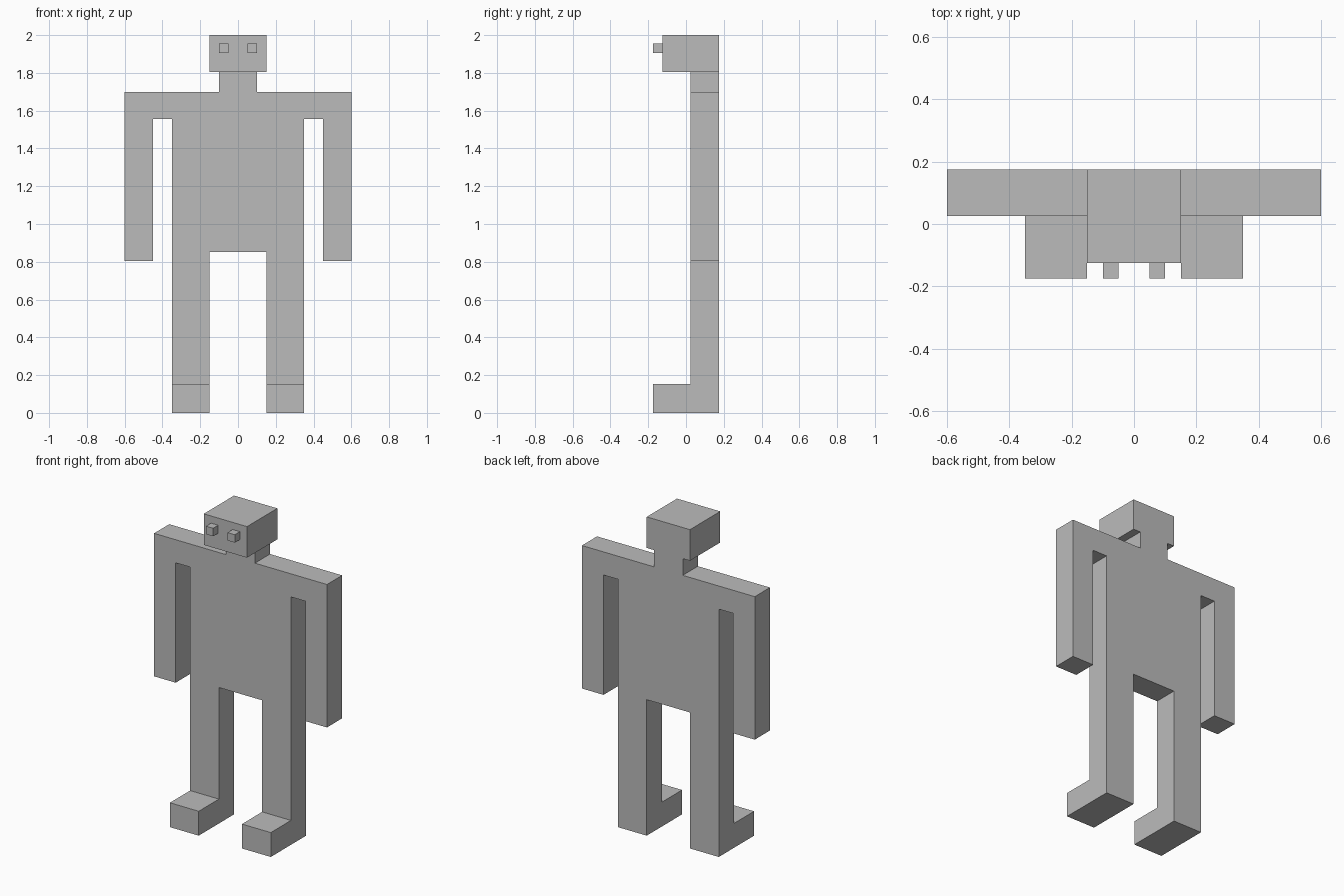
import bpy
import bmesh

if "Cube" in bpy.data.objects:
    bpy.data.objects.remove(bpy.data.objects["Cube"])

grey = bpy.data.materials.new("plain grey")
grey.diffuse_color = (0.5, 0.5, 0.5, 1)
grey.use_nodes = True
grey.node_tree.nodes["Principled BSDF"].inputs["Base Color"].default_value = grey.diffuse_color

FRONT, BACK = 0.025, 0.175   # body slab depth
FACE, TOE = -0.125, -0.175   # front of head, front of feet and eyes


def finish(bm, name):
    bmesh.ops.recalc_face_normals(bm, faces=bm.faces[:])
    mesh = bpy.data.meshes.new(name)
    bm.to_mesh(mesh)
    bm.free()
    mesh.materials.append(grey)
    obj = bpy.data.objects.new(name, mesh)
    bpy.context.collection.objects.link(obj)


def box(name, x0, x1, y0, y1, z0, z1):
    bm = bmesh.new()
    bmesh.ops.create_cube(bm, size=1)
    for v in bm.verts:
        v.co = (x1 if v.co.x > 0 else x0,
                y1 if v.co.y > 0 else y0,
                z1 if v.co.z > 0 else z0)
    finish(bm, name)


# Body: half outline from neck to crotch, mirrored and extruded
half = [(0.1, 1.805), (0.1, 1.7), (0.6, 1.7), (0.6, 0.803), (0.45, 0.803),
        (0.45, 1.555), (0.35, 1.555), (0.35, 0), (0.15, 0), (0.15, 0.853)]
outline = half + [(-x, z) for x, z in reversed(half)]
bm = bmesh.new()
slab = bm.faces.new([bm.verts.new((x, FRONT, z)) for x, z in outline])
ext = bmesh.ops.extrude_face_region(bm, geom=[slab], use_keep_orig=True)
for v in ext["geom"]:
    if isinstance(v, bmesh.types.BMVert):
        v.co.y = BACK
bmesh.ops.recalc_face_normals(bm, faces=bm.faces[:])

# Feet: cut the legs at ankle height and pull the front faces forward
bmesh.ops.bisect_plane(bm, geom=bm.verts[:] + bm.edges[:] + bm.faces[:],
                       plane_co=(0, 0, 0.153), plane_no=(0, 0, 1))
fronts = [f for f in bm.faces
          if f.normal.y < -0.9 and f.calc_center_median().z < 0.15]
for f in bmesh.ops.extrude_discrete_faces(bm, faces=[])["faces"] or fronts:
    moved = bmesh.ops.extrude_face_region(bm, geom=[f])["geom"]
    for v in moved:
        if isinstance(v, bmesh.types.BMVert):
            v.co.y = TOE
    if f.is_valid:
        bmesh.ops.delete(bm, geom=[f], context='FACES_ONLY')
bmesh.ops.dissolve_limit(bm, angle_limit=0.01, verts=bm.verts[:], edges=bm.edges[:])
finish(bm, "body")

# Head and eyes
box("head", -0.15, 0.15, FACE, BACK, 1.805, 2)
for side, x in (("left", 0.075), ("right", -0.075)):
    box(side + "_eye", x - 0.025, x + 0.025, TOE, FACE, 1.905, 1.955)
